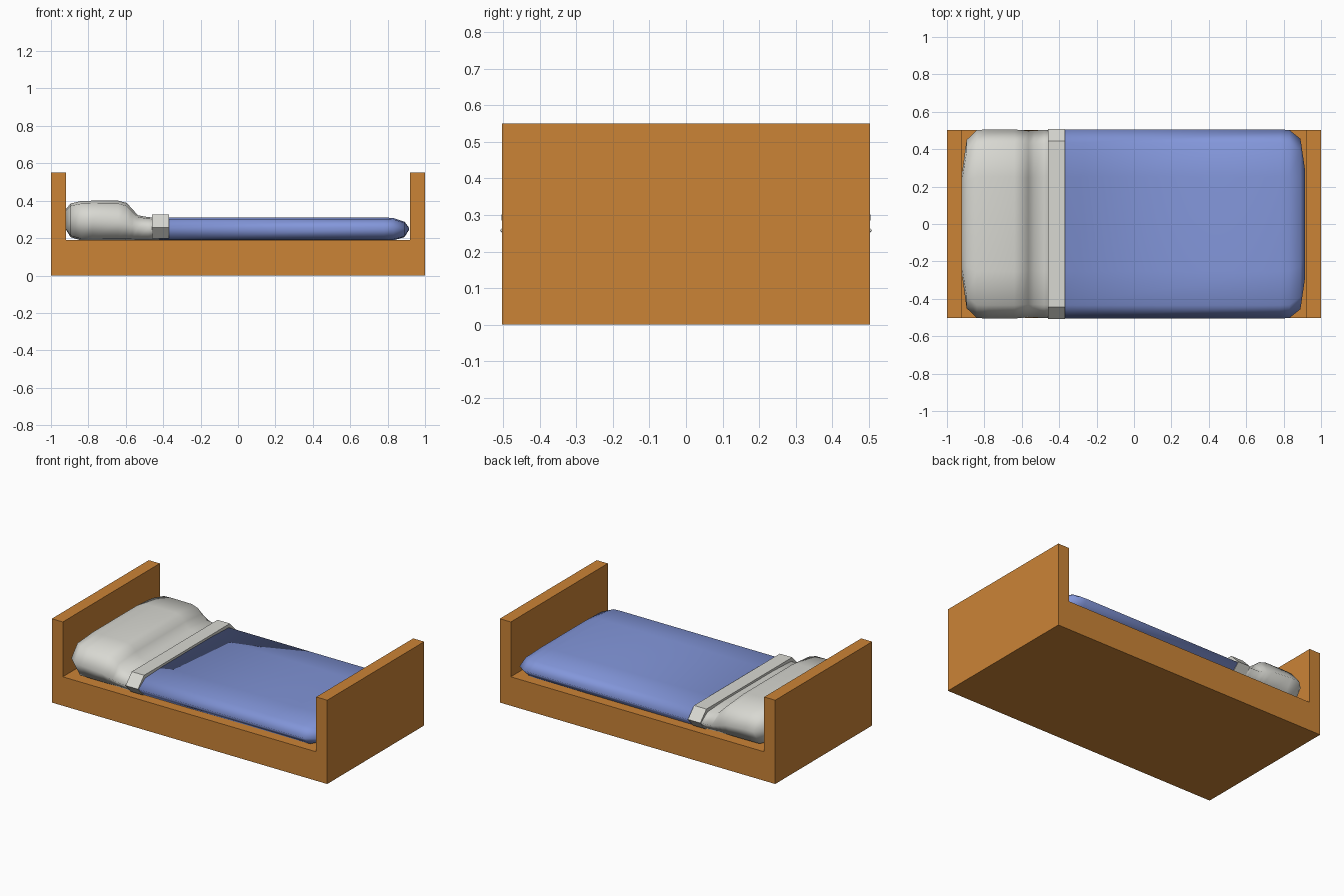
import bpy, bmesh

if "Cube" in bpy.data.objects:
    bpy.data.objects.remove(bpy.data.objects["Cube"])


def material(name, rgb):
    m = bpy.data.materials.new(name)
    m.diffuse_color = (*rgb, 1)
    m.use_nodes = True
    m.node_tree.nodes["Principled BSDF"].inputs["Base Color"].default_value = m.diffuse_color
    return m


WOOD = material("orange wood", (0.60, 0.23, 0.037))
BLUE = material("blue cover", (0.225, 0.305, 0.70))
WHITE = material("off white linen", (0.69, 0.69, 0.645))


def loft(name, rings, mat, smooth=False):
    """Skin a list of equal-length closed rings and cap both ends."""
    bm = bmesh.new()
    vr = [[bm.verts.new(p) for p in r] for r in rings]
    n = len(rings[0])
    for a, b in zip(vr, vr[1:]):
        for i in range(n):
            j = (i + 1) % n
            bm.faces.new((a[i], a[j], b[j], b[i]))
    bm.faces.new(vr[0])
    bm.faces.new(vr[-1])
    bmesh.ops.recalc_face_normals(bm, faces=bm.faces)
    for f in bm.faces:
        f.smooth = smooth
    me = bpy.data.meshes.new(name)
    bm.to_mesh(me)
    bm.free()
    me.materials.append(mat)
    ob = bpy.data.objects.new(name, me)
    bpy.context.collection.objects.link(ob)
    return ob


def section(x, w, top, mid, bottom):
    """Soft cross-section: flat middle, rounded shoulders, side ridge."""
    half = [(0.50 * w, top), (0.86 * w, top - 0.14 * (top - mid)), (w, mid),
            (0.87 * w, bottom + 0.08 * (mid - bottom)), (0.50 * w, bottom)]
    pts = half + [(-y, z) for y, z in reversed(half)]
    return [(x, y, z) for y, z in pts]


def soft(name, rows, mat):
    return loft(name, [section(*r) for r in rows], mat, True)


# Bed frame: one U-shaped profile with head and foot boards
profile = [(-1, 0), (1, 0), (1, 0.55), (0.92, 0.55), (0.92, 0.19),
           (-0.92, 0.19), (-0.92, 0.55), (-1, 0.55)]
loft("bed_frame", [[(x, y, z) for x, z in profile] for y in (-0.503, 0.503)], WOOD)

# Blue cover over the mattress (x, half width, top, ridge, bottom)
soft("blue_cover", [
    (-0.42, 0.505, 0.31, 0.255, 0.188),
    (0.78, 0.505, 0.31, 0.255, 0.188),
    (0.83, 0.503, 0.308, 0.255, 0.188),
    (0.89, 0.455, 0.288, 0.25, 0.205),
    (0.913, 0.30, 0.258, 0.25, 0.242)], BLUE)

# Pillow blending down into the white sheet
soft("pillow_and_sheet", [
    (-0.92, 0.27, 0.355, 0.30, 0.245),
    (-0.895, 0.45, 0.385, 0.30, 0.205),
    (-0.84, 0.503, 0.398, 0.30, 0.188),
    (-0.78, 0.505, 0.40, 0.30, 0.188),
    (-0.64, 0.505, 0.40, 0.29, 0.188),
    (-0.595, 0.502, 0.388, 0.275, 0.188),
    (-0.565, 0.50, 0.355, 0.265, 0.188),
    (-0.535, 0.50, 0.322, 0.258, 0.188),
    (-0.48, 0.503, 0.312, 0.255, 0.188),
    (-0.40, 0.503, 0.308, 0.255, 0.188)], WHITE)

# Folded sheet band, crisp chamfered edges
half = [(0.445, 0.325), (0.509, 0.258), (0.455, 0.198)]
band = half + [(-y, z) for y, z in reversed(half)]
loft("folded_band", [[(x, y, z) for y, z in band] for x in (-0.46, -0.37)], WHITE)
